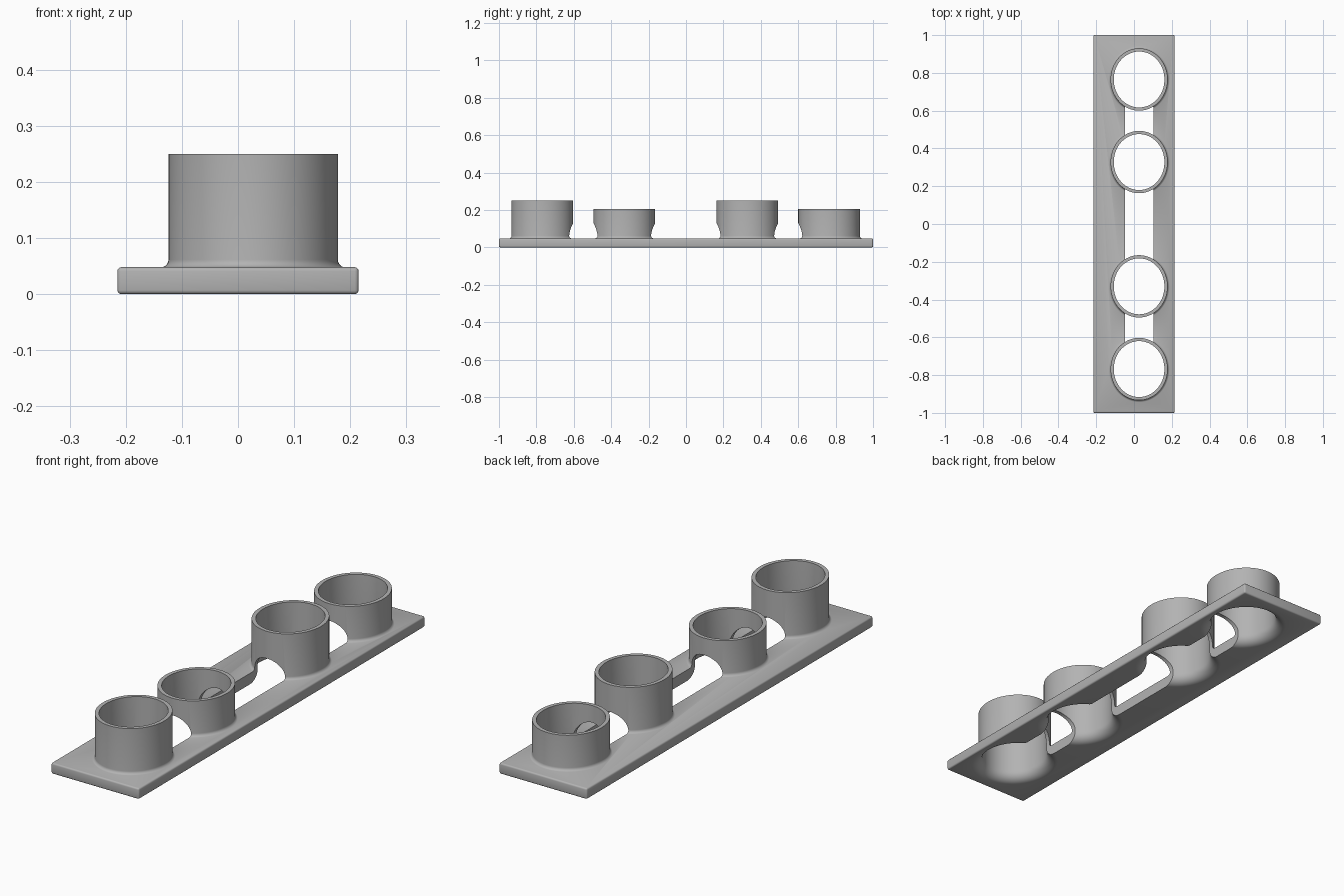
import bpy
import bmesh
from math import sin, cos, pi, radians

if "Cube" in bpy.data.objects:
    bpy.data.objects.remove(bpy.data.objects["Cube"])

SEG = 96
CX = 0.027                     # the cups sit off the centre line
RX, RY, WALL = 0.151, 0.165, 0.017
PLATE_TOP = 0.048
TALL, SHORT = 0.25, 0.205
CUPS = [(-0.768, TALL), (-0.33, SHORT), (0.328, TALL), (0.765, SHORT)]

grey = bpy.data.materials.new("plain grey")
grey.use_nodes = True
colour = (0.45, 0.45, 0.45, 1)
grey.diffuse_color = colour
grey.node_tree.nodes["Principled BSDF"].inputs["Base Color"].default_value = colour


def finish(bm, name):
    bmesh.ops.recalc_face_normals(bm, faces=bm.faces)
    mesh = bpy.data.meshes.new(name)
    bm.to_mesh(mesh)
    bm.free()
    mesh.materials.append(grey)
    obj = bpy.data.objects.new(name, mesh)
    bpy.context.collection.objects.link(obj)
    return obj


def loft(rings, name):
    """Skin closed rings of points and cap both ends."""
    bm = bmesh.new()
    loops = [[bm.verts.new(p) for p in ring] for ring in rings]
    n = len(loops[0])
    for a, b in zip(loops, loops[1:]):
        for i in range(n):
            j = (i + 1) % n
            bm.faces.new((a[i], a[j], b[j], b[i]))
    bm.faces.new(loops[0])
    bm.faces.new(loops[-1])
    return finish(bm, name)


def oval(y, rx, ry, z):
    return [(CX + rx * cos(2 * pi * i / SEG), y + ry * sin(2 * pi * i / SEG), z)
            for i in range(SEG)]


def oval_solid(y, rx, ry, profile, name):
    return loft([oval(y, rx + off, ry + off, z) for off, z in profile], name)


def combine(target, other, operation):
    mod = target.modifiers.new(operation.title(), "BOOLEAN")
    mod.operation = operation
    mod.solver = "EXACT"
    mod.object = other
    bpy.context.view_layer.objects.active = target
    bpy.ops.object.modifier_apply(modifier=mod.name)
    bpy.data.objects.remove(other)


# Base plate with softly rounded edges
bm = bmesh.new()
bmesh.ops.create_cube(bm, size=1)
for v in bm.verts:
    v.co = (v.co.x * 0.43, v.co.y * 2, (v.co.z + 0.5) * PLATE_TOP)
bmesh.ops.bevel(bm, geom=bm.edges[:], offset=0.007, segments=3,
                profile=0.5, affect="EDGES")
holder = finish(bm, "cup_holder_plate")

# Cup walls with a small fillet where they meet the plate
r = 0.014
steps = [i * pi / 12 for i in range(7)]
fillet = [(r - r * sin(a), PLATE_TOP - 0.0005 + r - r * cos(a)) for a in steps]
for y, top in CUPS:
    profile = [(r, 0.02)] + fillet + [(0, top)]
    combine(holder, oval_solid(y, RX, RY, profile, "cup_wall"), "UNION")

# Bores that flare out towards the underside
f = 0.045
steps = [i * pi / 20 for i in range(11)]
flare = [(f - f * sin(a), f - f * cos(a)) for a in steps]
for y, top in CUPS:
    profile = [(f, -0.03)] + flare + [(0, top + 0.05)]
    bore = oval_solid(y, RX - WALL, RY - WALL, profile, "bore_cutter")
    combine(holder, bore, "DIFFERENCE")

# Long slot with an arched top, from the first cup to the last
half, spring = 0.075, 0.055
arch = [(CX + half * cos(i * pi / 32), spring + half * sin(i * pi / 32))
        for i in range(33)]
arch += [(CX - half, -0.05), (CX + half, -0.05)]
slot = loft([[(x, y, z) for x, z in arch] for y in (CUPS[0][0], CUPS[-1][0])],
            "slot_cutter")
combine(holder, slot, "DIFFERENCE")

# Smooth curves, crisp rims
bpy.ops.object.select_all(action="DESELECT")
holder.select_set(True)
bpy.context.view_layer.objects.active = holder
bpy.ops.object.shade_smooth_by_angle(angle=radians(35))
